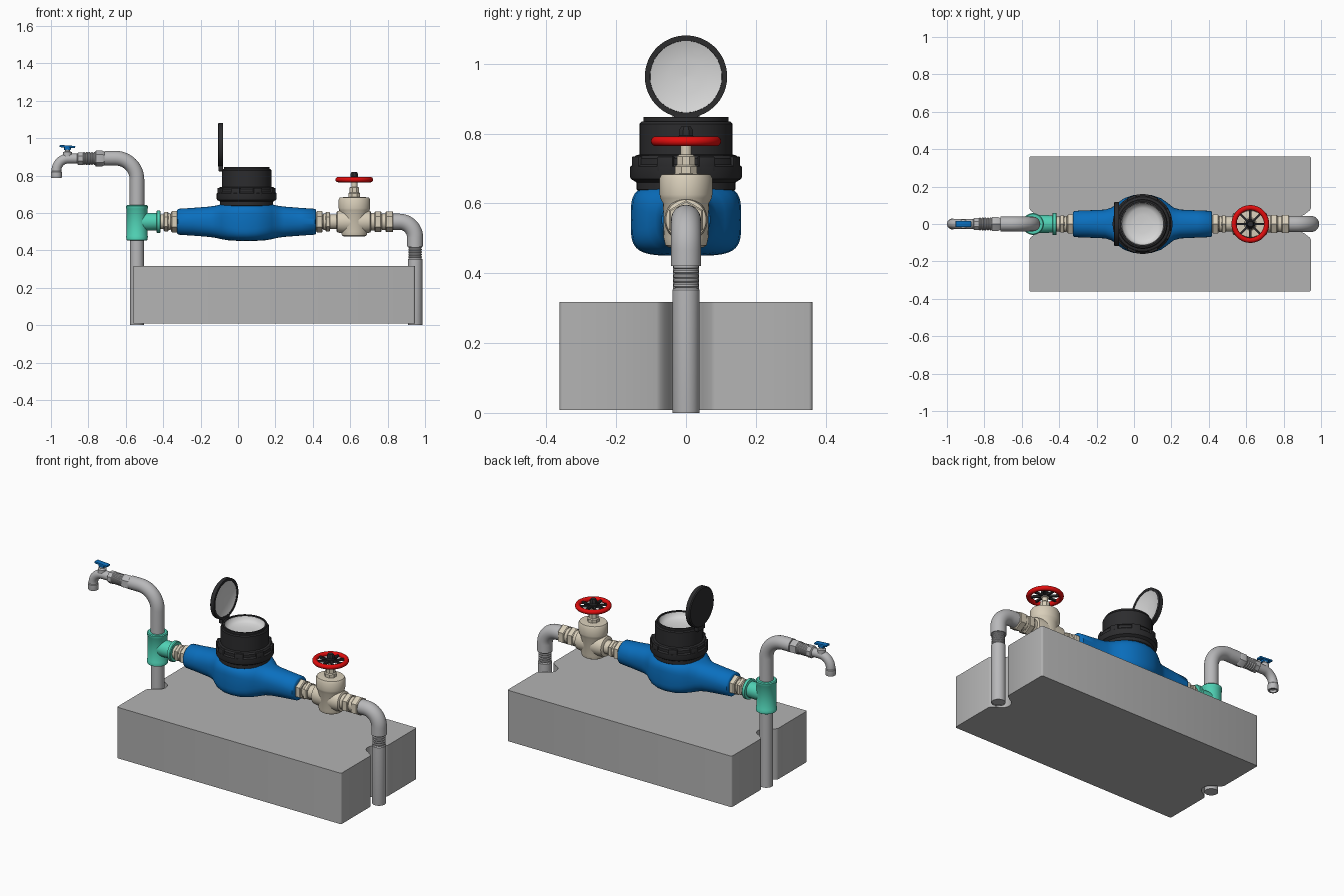
import bpy, bmesh, math
from mathutils import Vector, Matrix

if "Cube" in bpy.data.objects:
    bpy.data.objects.remove(bpy.data.objects["Cube"])


def mat(name, r, g, b):
    m = bpy.data.materials.new(name)
    m.diffuse_color = (r, g, b, 1)
    m.use_nodes = True
    m.node_tree.nodes["Principled BSDF"].inputs["Base Color"].default_value = m.diffuse_color
    return m


BLUE = mat("blue_paint", .003, .16, .52)
GREEN = mat("green_plastic", .08, .64, .46)
BEIGE = mat("beige_metal", .69, .62, .49)
GREY = mat("grey_pipe", .48, .48, .49)
STONE = mat("concrete_grey", .45, .45, .45)
LIGHT = mat("light_grey", .68, .68, .68)
BLACK = mat("black_plastic", .025, .025, .027)
RED = mat("red_paint", .75, .004, .004)


def finish(name, bm, m, angle=35):
    bmesh.ops.remove_doubles(bm, verts=bm.verts, dist=1e-5)
    bmesh.ops.recalc_face_normals(bm, faces=bm.faces)
    me = bpy.data.meshes.new(name)
    bm.to_mesh(me)
    bm.free()
    ob = bpy.data.objects.new(name, me)
    bpy.context.collection.objects.link(ob)
    me.materials.append(m)
    bpy.ops.object.select_all(action='DESELECT')
    bpy.context.view_layer.objects.active = ob
    ob.select_set(True)
    bpy.ops.object.shade_smooth_by_angle(angle=math.radians(angle))
    return ob


def skin(bm, rings):
    """Bridge rings of points and cap both ends."""
    vs = [[bm.verts.new(p) for p in ring] for ring in rings]
    n = len(vs[0])
    for a, b in zip(vs, vs[1:]):
        for i in range(n):
            bm.faces.new((a[i], a[(i + 1) % n], b[(i + 1) % n], b[i]))
    bm.faces.new(vs[0])
    bm.faces.new(vs[-1])


def lathe(name, prof, m, axis='Z', at=(0, 0, 0), seg=40, sy=1, angle=35):
    """Turn (radius, height) points about Z or X; zero radii become tiny capped discs."""
    bm, rings = bmesh.new(), []
    for r, h in prof:
        ring = []
        for i in range(seg):
            t = 2 * math.pi * (i + .5) / seg
            c, s = max(r, .001) * math.cos(t), max(r, .001) * math.sin(t)
            p = Vector((c, s * sy, h)) if axis == 'Z' else Vector((h, c * sy, s))
            ring.append(p + Vector(at))
        rings.append(ring)
    skin(bm, rings)
    return finish(name, bm, m, angle)


def elbow(name, a, corner, b, bend, r, m, seg=28):
    """Tube in the xz plane from a to b, rounded at the corner."""
    a, c, b = Vector(a), Vector(corner), Vector(b)
    u, v = (a - c).normalized(), (b - c).normalized()
    mid = c + (u + v) * bend
    path = [(a, -u)]
    for i in range(13):
        t = math.pi / 2 * i / 12
        path.append((mid - v * bend * math.cos(t) - u * bend * math.sin(t),
                     -u * math.cos(t) + v * math.sin(t)))
    path.append((b, v))
    bm, Y = bmesh.new(), Vector((0, 1, 0))
    skin(bm, [[p + r * (math.cos(2 * math.pi * i / seg) * Y + math.sin(2 * math.pi * i / seg) * Y.cross(d))
               for i in range(seg)] for p, d in path])
    return finish(name, bm, m)


def box(name, loc, size, m, rot=0, axis='Z', bevel=0):
    bm = bmesh.new()
    bmesh.ops.create_cube(bm, size=1, matrix=Matrix.Translation(loc) @ Matrix.Rotation(rot, 4, axis)
                          @ Matrix.Diagonal((*size, 1)))
    if bevel:
        bmesh.ops.bevel(bm, geom=bm.edges[:], offset=bevel, segments=2, affect='EDGES', profile=.5)
    return finish(name, bm, m)


def thread(r, h0, h1, n=5, d=.004):
    pts = []
    for i in range(n):
        h, s = h0 + (h1 - h0) * i / n, (h1 - h0) / n
        pts += [(r - d, h), (r, h + s * .3), (r, h + s * .7), (r - d, h + s)]
    return pts


AX = .553  # height of the main pipe axis

# Concrete block with a rounded slot at each end
half = [(0, -.085), (.006, -.073), (.02, -.062)]
slot = [(d, y) for d, y in half]
slot += [(.025 + .05 * math.cos(t * math.pi / 12), .05 * math.sin(t * math.pi / 12)) for t in range(-5, 6)]
slot += [(d, -y) for d, y in reversed(half)]
outline = [(-.56, -.362), (.946, -.362)] + [(.946 - d, y) for d, y in slot]
outline += [(.946, .362), (-.56, .362)] + [(-.56 + d, -y) for d, y in slot]
bm = bmesh.new()
skin(bm, [[(x, y, z) for x, y in outline] for z in (.008, .317)])
corner = [e for e in bm.edges if all(abs(v.co.y) > .3 for v in e.verts)
          and abs(e.verts[0].co.z - e.verts[1].co.z) > .1]
bmesh.ops.bevel(bm, geom=corner, offset=.01, segments=3, affect='EDGES', profile=.5)
finish("concrete_block", bm, STONE)

# Left riser, tee and tap pipe
lathe("left_riser", [(.037, 0), (.037, .5)], GREY, at=(-.54, 0, 0))
lathe("tee_body", [(.05, .452), (.057, .456), (.058, .475), (.055, .48), (.055, .62), (.058, .625),
                   (.058, .638), (.053, .643), (.04, .643)], GREEN, at=(-.54, 0, 0))
lathe("tee_branch", [(.048, -.54), (.048, -.47), (.046, -.44), (.046, -.437), (.06, -.434),
                     (.06, -.418), (.056, -.414)], GREEN, 'X', (0, 0, AX))
elbow("left_upper_pipe", (-.54, 0, .6), (-.54, 0, .893), (-.715, 0, .893), .115, .039, GREY)

# Tap: fittings, spout and lever
TZ = .891
lathe("tap_nut", [(.036, -.765), (.042, -.76), (.042, -.725), (.036, -.715)], GREY, 'X', (0, 0, TZ), 6)
lathe("tap_thread", thread(.034, -.83, -.76), GREY, 'X', (0, 0, TZ))
lathe("tap_collar", [(.028, -.86), (.036, -.855), (.036, -.828), (.03, -.822)], GREY, 'X', (0, 0, TZ), 8)
elbow("tap_spout", (-.82, 0, TZ), (-.971, 0, TZ), (-.971, 0, .80), .065, .026, GREY)
lathe("spout_lip", [(.02, .80), (.02, .786), (.028, .786), (.029, .79), (.029, .82), (.026, .824)], GREY,
      at=(-.971, 0, 0))
lathe("tap_stem", [(.024, .89), (.024, .925), (.014, .93), (.014, .955)], GREY, at=(-.912, 0, 0), seg=20)
box("tap_lever_plate", (-.912, 0, .955), (.084, .034, .012), BLUE, .07, 'Y', .004)
box("tap_lever_hub", (-.912, 0, .946), (.036, .028, .02), BLUE, 0, 'Z', .004)

# Beige union nuts on both sides of the meter and past the valve
for nm, x, flip in (("left_union", -.322, -1), ("right_union", .418, 1), ("outlet_union", .705, 1)):
    if nm == "outlet_union":
        parts = ((.046, 0, .03, 32), (.056, .025, .062, 6), (.044, .06, .09, 32), (.056, .083, .125, 6))
    else:
        parts = ((.058, 0, .035, 6), (.044, .035, .06, 32), (.053, .05, .075, 6), (.04, .07, .12, 32))
    for i, (r, a, b, seg) in enumerate(parts):
        lathe(f"{nm}_{i + 1}", [(r - .005, a), (r, a + .005), (r, b - .005), (r - .005, b)], BEIGE, 'X',
              (x, 0, AX), seg).data.transform(
            Matrix.Translation((x, 0, 0)) @ Matrix.Diagonal((flip, 1, 1, 1)) @ Matrix.Translation((-x, 0, 0)))
for ob in bpy.data.objects:  # mirrored copies need their faces turned outward again
    if ob.name.startswith("left_union"):
        ob.data.flip_normals()

# Meter body: lofted squarish sections (offset, half width, half height, squareness)
MX = .046
sec = [(-.372, .062, .062, 2), (-.366, .07, .069, 2), (-.29, .073, .074, 2.1), (-.2, .077, .081, 2.3),
       (-.165, .088, .086, 2.5), (-.135, .112, .093, 2.9), (-.1, .137, .099, 3.4), (-.05, .154, .102, 4),
       (0, .158, .103, 4.2)]
sec += [(-x, a, b, n) for x, a, b, n in reversed(sec[:-1])]
rings = []
for x, a, b, n in sec:
    ring = []
    for i in range(48):
        c, s = math.cos(math.pi * i / 24), math.sin(math.pi * i / 24)
        ring.append((MX + x, a * math.copysign(abs(c) ** (2 / n), c), AX + b * math.copysign(abs(s) ** (2 / n), s)))
    rings.append(ring)
bm = bmesh.new()
skin(bm, rings)
finish("meter_body", bm, BLUE, 50)

# Register housing, glass dish and open lid
lathe("register_housing", [(.13, .63), (.142, .64), (.142, .66), (.158, .67), (.16, .675), (.16, .705), (.152, .712),
                           (.152, .728), (.145, .737), (.133, .74), (.133, .828), (.128, .834), (.122, .835),
                           (.122, .847), (.113, .847), (.113, .79), (0, .79)], BLACK, at=(MX, 0, 0), seg=56)
for i in range(8):
    t = math.pi * (i + .5) / 4
    box(f"housing_lug_{i + 1}", (MX + .148 * math.cos(t), .148 * math.sin(t), .712), (.022, .05, .045), BLACK, t,
        'Z', .004)
lathe("register_dish", [(0, .795), (.11, .795), (.1145, .84), (.112, .84), (.105, .82), (.085, .81), (.05, .804),
                        (0, .802)], LIGHT, at=(MX, 0, 0), seg=56, angle=50)
LZ = (0, 0, .963)
lathe("lid_shell", [(0, -.108), (.112, -.108), (.118, -.103), (.118, -.08), (.103, -.08), (.101, -.1), (0, -.1)],
      BLACK, 'X', LZ, 56)
lathe("lid_dish", [(0, -.1), (.1015, -.1), (.1025, -.082), (.085, -.088), (.05, -.094), (0, -.097)],
      LIGHT, 'X', LZ, 56, angle=50)
box("lid_hinge", (-.092, 0, .838), (.026, .07, .03), BLACK, 0, 'Z', .004)

# Gate valve
VX = .622
lathe("valve_body", [(.055, .474), (.066, .48), (.071, .5), (.073, .6), (.082, .615), (.084, .625), (.084, .672),
                     (.078, .683), (.03, .686)], BEIGE, at=(VX, 0, 0), sy=.9)
lathe("valve_crossing", [(.05, -.095), (.058, -.09), (.062, -.06), (.062, .06), (.058, .085), (.05, .09)], BEIGE,
      'X', (VX, 0, AX))
lathe("valve_gland", [(.034, .68), (.034, .705), (.028, .71), (.028, .735), (.02, .74)], BEIGE, at=(VX, 0, 0), seg=8)
lathe("valve_stem", [(.016, .73), (.016, .765), (.022, .768), (.022, .792), (.012, .795)], BEIGE, at=(VX, 0, 0),
      seg=20)
lathe("wheel_nut", [(.026, .77), (.026, .79), (.021, .795), (.021, .81), (.015, .82)], BLACK, at=(VX, 0, 0), seg=8)
lathe("handwheel_rim", [(.085, .778)] + [(.087 - .014 * math.cos(math.pi * i / 8), .778 + .014 * math.sin(math.pi * i / 8))
                                         for i in range(17)] + [(.085, .778)], RED,
      at=(VX, 0, 0), seg=48, angle=60)
rim = bpy.data.objects["handwheel_rim"].data  # remove the lathe caps so the wheel stays open
bm = bmesh.new()
bm.from_mesh(rim)
bmesh.ops.delete(bm, geom=[f for f in bm.faces if len(f.verts) > 4], context='FACES')
bm.to_mesh(rim)
bm.free()
for i in range(8):
    t = math.pi * i / 4
    box(f"handwheel_spoke_{i + 1}", (VX + .048 * math.cos(t), .048 * math.sin(t), .778), (.06, .012, .012), BLACK, t)

# Outlet elbow, thread and right riser
elbow("outlet_elbow", (.82, 0, AX), (.947, 0, AX), (.947, 0, .42), .085, .043, GREY)
lathe("outlet_thread", thread(.036, .345, .425, 6), GREY, at=(.947, 0, 0))
lathe("right_riser", [(.034, .004), (.034, 0), (.038, 0), (.039, .004), (.039, .352), (.036, .356)], GREY,
      at=(.947, 0, 0))
